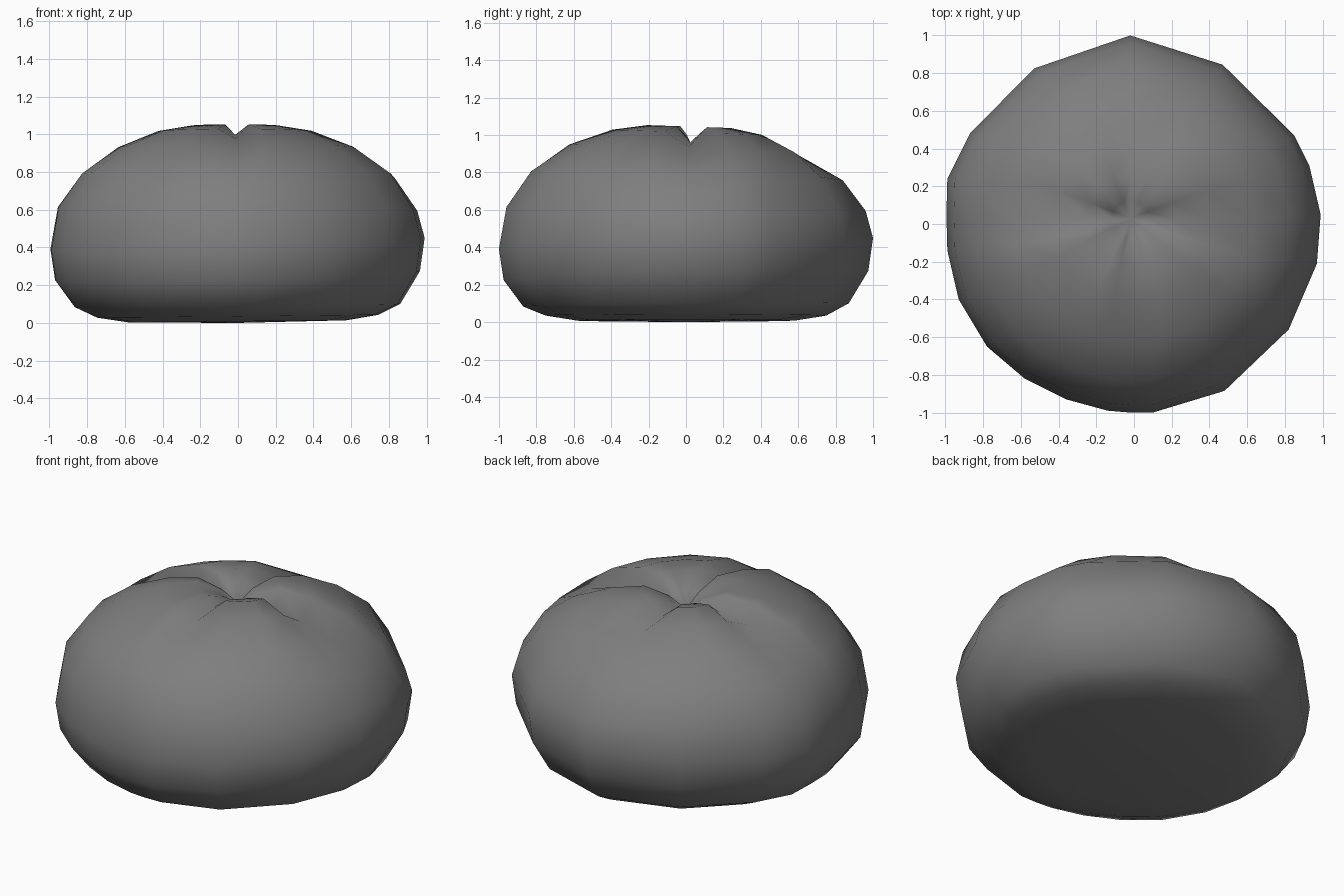
import bpy, bmesh
from math import cos, sin, pi
from mathutils import Vector

cube = bpy.data.objects.get("Cube")
if cube:
    bpy.data.objects.remove(cube)

# Flat material
mat = bpy.data.materials.new("warm_grey")
mat.use_nodes = True
grey = (0.21, 0.21, 0.21, 1)
mat.diffuse_color = grey
mat.node_tree.nodes["Principled BSDF"].inputs["Base Color"].default_value = grey

# Uneven outline seen from above, counter-clockwise from the left
OUTLINE = [(.99, .05), (.93, .31), (.85, .47), (.47, .845), (-.02, 1),
           (-.53, .825), (-.87, .48), (-.99, .24), (-.995, .05), (-.99, -.14),
           (-.93, -.4), (-.78, -.65), (-.58, -.82), (-.36, -.93), (-.14, -.99),
           (-.02, -1), (.1, -1), (.48, -.885), (.82, -.56), (.97, -.21)]
n = len(OUTLINE)
# Outline points that carry a top crease, with the crease strength
GROOVES = {0: 1.2, 4: 1, 8: 1.2, 15: .8}
CENTRE = Vector((-.02, .03))

# Even spokes between the creases, which shape the four top lobes
SPOKES = []
stops = [*GROOVES, n]
for quarter, (a, b) in enumerate(zip(stops, stops[1:])):
    for k in range(b - a):
        angle = (quarter + k / (b - a)) * pi / 2
        SPOKES.append(Vector((cos(angle), sin(angle))) * .98)

# Rings from bottom to top: scale, height, crease depth, lobe share, tilt x, tilt y
RINGS = [(.58, .008, 0, 0, .01, 0), (.75, .035, 0, 0, .01, 0),
         (.87, .092, 0, 0, .01, .01), (.975, .25, 0, 0, .025, .025),
         (1, .42, 0, 0, .03, .03), (.96, .605, 0, 0, -.01, -.01),
         (.84, .79, .015, .2, 0, -.02), (.65, .928, .045, .6, 0, -.035),
         (.43, 1.015, .065, 1, 0, -.035), (.24, 1.046, .07, 1, 0, -.035),
         (.1, 1.0, .045, 1, 0, 0)]

bm = bmesh.new()
rings = []
for scale, height, depth, lobe, tilt_x, tilt_y in RINGS:
    ring = []
    for i, point in enumerate(OUTLINE):
        p = Vector(point).lerp(SPOKES[i], lobe) * scale
        p += CENTRE * lobe * (1 - scale)
        z = height + tilt_x * p.x + tilt_y * p.y - depth * GROOVES.get(i, 0)
        ring.append(bm.verts.new((p.x, p.y, z)))
    rings.append(ring)

# Side walls
for low, high in zip(rings, rings[1:]):
    for i in range(n):
        j = (i + 1) % n
        bm.faces.new((low[i], low[j], high[j], high[i]))

# Base and crease crossing
for ring, tip in ((rings[0], (0, 0, 0)), (rings[-1], (*CENTRE, .93))):
    v = bm.verts.new(tip)
    for i in range(n):
        bm.faces.new((ring[i], ring[(i + 1) % n], v))

bmesh.ops.recalc_face_normals(bm, faces=bm.faces)
for face in bm.faces:
    face.smooth = True
mesh = bpy.data.meshes.new("round_bun")
bm.to_mesh(mesh)
bm.free()
mesh.materials.append(mat)
bun = bpy.data.objects.new("round_bun", mesh)
bpy.context.collection.objects.link(bun)
